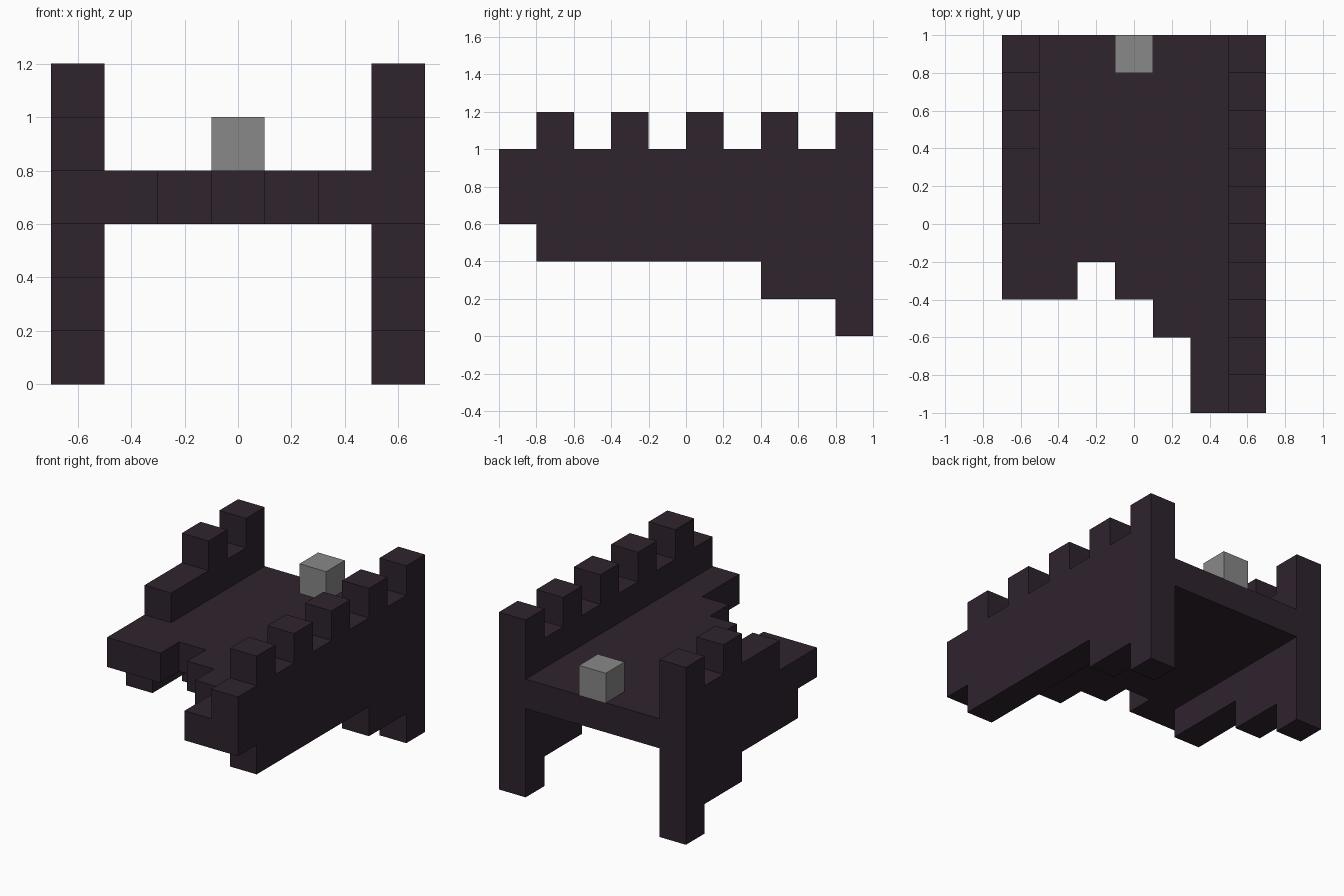
import bpy
import bmesh
from mathutils import Vector

cube = bpy.data.objects.get("Cube")
if cube:
    bpy.data.objects.remove(cube, do_unlink=True)

U = 0.2  # block size; all outlines below are in blocks


def material(name, colour):
    mat = bpy.data.materials.new(name)
    mat.use_nodes = True
    mat.diffuse_color = colour
    mat.node_tree.nodes["Principled BSDF"].inputs["Base Color"].default_value = colour
    return mat


def extrude_outline(name, points, depth, mat):
    """Turn a closed outline into a solid by pushing it along depth."""
    bm = bmesh.new()
    face = bm.faces.new([bm.verts.new(Vector(p) * U) for p in points])
    new = bmesh.ops.extrude_face_region(bm, geom=[face])["geom"]
    verts = [v for v in new if isinstance(v, bmesh.types.BMVert)]
    bmesh.ops.translate(bm, verts=verts, vec=Vector(depth) * U)
    bmesh.ops.recalc_face_normals(bm, faces=bm.faces)
    mesh = bpy.data.meshes.new(name)
    bm.to_mesh(mesh)
    bm.free()
    mesh.materials.append(mat)
    obj = bpy.data.objects.new(name, mesh)
    bpy.context.collection.objects.link(obj)
    return obj


def wall(name, x, underside, front_top, merlons, mat):
    """Side wall: stepped underside, battlements along the top."""
    outline = list(underside)
    for i, y in enumerate(reversed(merlons)):
        if i:
            outline.append((y + 1, 5))
        outline += [(y + 1, 6), (y, 6), (y, 5)]
    outline += front_top
    return extrude_outline(name, [(x, y, z) for y, z in outline], (1, 0, 0), mat)


stone = material("dark plum stone", (0.028, 0.0168, 0.027, 1))
grey = material("grey", (0.246, 0.246, 0.246, 1))

# Steps shared by the back legs of both walls
leg = [(2, 2), (2, 1), (4, 1), (4, 0), (5, 0)]

# Long wall on the left, broken wall on the right
wall("left_wall", 2.5, [(-5, 3), (-4, 3), (-4, 2)] + leg,
     [(-5, 5)], range(-4, 5, 2), stone)
wall("right_wall", -3.5, [(-2, 3), (-1, 3), (-1, 2)] + leg,
     [(0, 5), (0, 4), (-2, 4)], (2, 4), stone)

# Walkway floor with a ragged front edge, one start per block column
plan = [(2.5, 5), (-2.5, 5)]
x = -2.5
for width, start in ((1, -2), (1, -1), (1, -2), (1, -3), (1, -5)):
    plan += [(x, start), (x + width, start)]
    x += width
extrude_outline("floor", [(px, py, 3) for px, py in plan], (0, 0, 1), stone)

# Single block at the back of the floor
block = [(-0.5, 4, 4), (0.5, 4, 4), (0.5, 5, 4), (-0.5, 5, 4)]
extrude_outline("grey_block", block, (0, 0, 1), grey)
